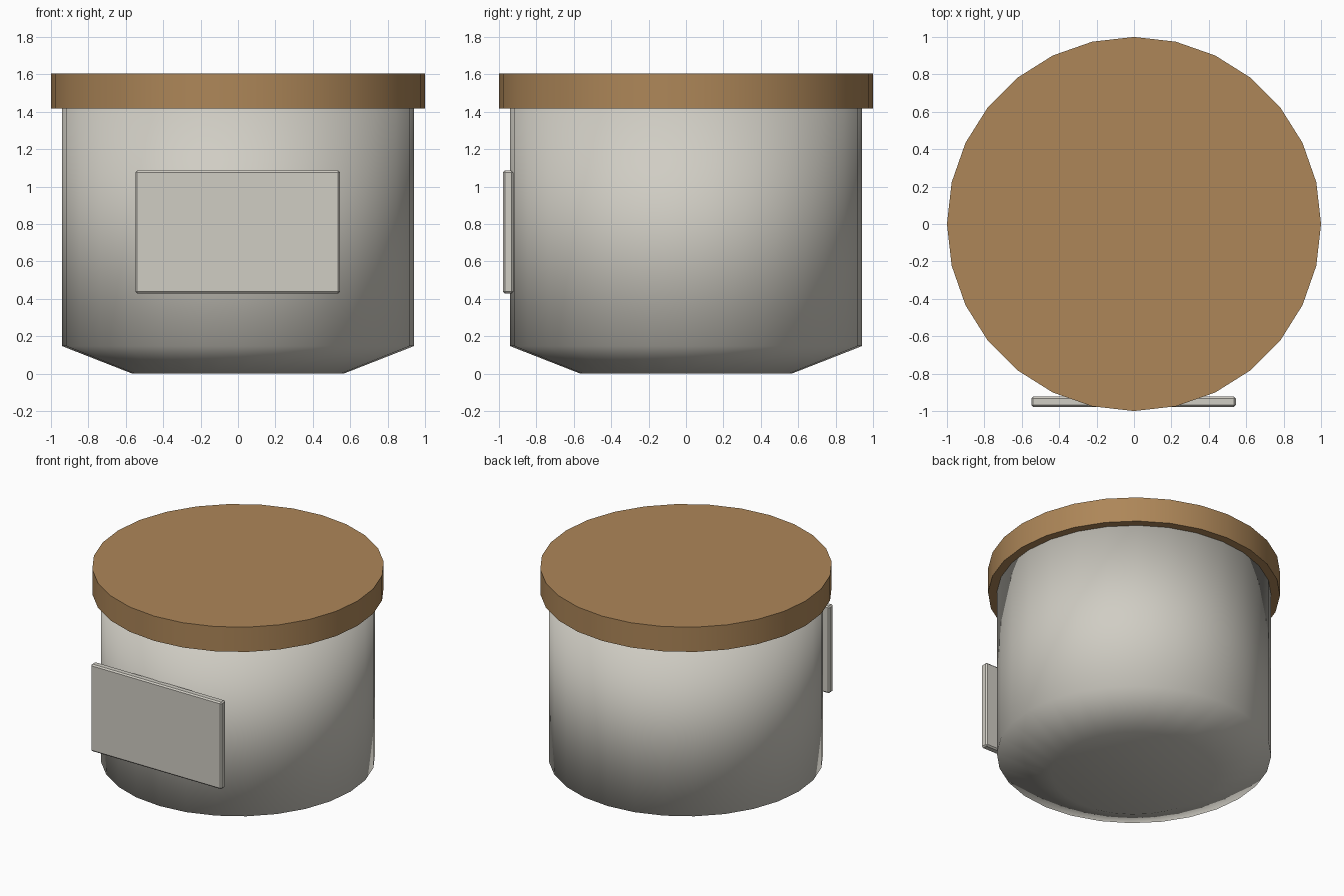
import bpy, bmesh, math

if "Cube" in bpy.data.objects:
    bpy.data.objects.remove(bpy.data.objects["Cube"])

SIDES = 28


def material(name, rgb):
    m = bpy.data.materials.new(name)
    m.diffuse_color = (*rgb, 1.0)
    m.use_nodes = True
    m.node_tree.nodes["Principled BSDF"].inputs["Base Color"].default_value = m.diffuse_color
    return m


grey = material("warm_grey", (0.63, 0.61, 0.55))
brown = material("wood_brown", (0.42, 0.24, 0.098))


def finish(bm, name, mat, smooth):
    bmesh.ops.recalc_face_normals(bm, faces=bm.faces)
    me = bpy.data.meshes.new(name)
    bm.to_mesh(me)
    bm.free()
    me.materials.append(mat)
    for p in me.polygons:
        p.use_smooth = smooth
    ob = bpy.data.objects.new(name, me)
    bpy.context.collection.objects.link(ob)
    return ob


def lathe(name, profile, mat):
    """Closed solid from (radius, z) rings listed bottom to top."""
    bm = bmesh.new()
    rings = []
    for r, z in profile:
        rings.append([bm.verts.new((r * math.cos(2 * math.pi * i / SIDES),
                                    r * math.sin(2 * math.pi * i / SIDES), z))
                      for i in range(SIDES)])
    for a, b in zip(rings, rings[1:]):
        for i in range(SIDES):
            j = (i + 1) % SIDES
            bm.faces.new((a[i], a[j], b[j], b[i]))
    bm.faces.new(rings[0])
    bm.faces.new(rings[-1])
    return finish(bm, name, mat, True)


# Jar body with tapered foot, smooth all over
lathe("jar_body", [(0.565, 0.0), (0.94, 0.147), (0.94, 1.43)], grey)

# Lid with crisp rims
lid = lathe("lid", [(1.0, 1.417), (1.0, 1.604)], brown)
bpy.context.view_layer.objects.active = lid
lid.select_set(True)
bpy.ops.object.shade_smooth_by_angle(angle=math.radians(40))

# Blank label plate on the front, with small chamfers
bm = bmesh.new()
bmesh.ops.create_cube(bm, size=1.0)
for v in bm.verts:
    v.co.x = v.co.x * 1.094 - 0.002
    v.co.y = v.co.y * 0.055 - 0.9505
    v.co.z = v.co.z * 0.658 + 0.757
bmesh.ops.bevel(bm, geom=bm.edges[:], offset=0.01, segments=1, affect='EDGES')
finish(bm, "label_plate", grey, False)
